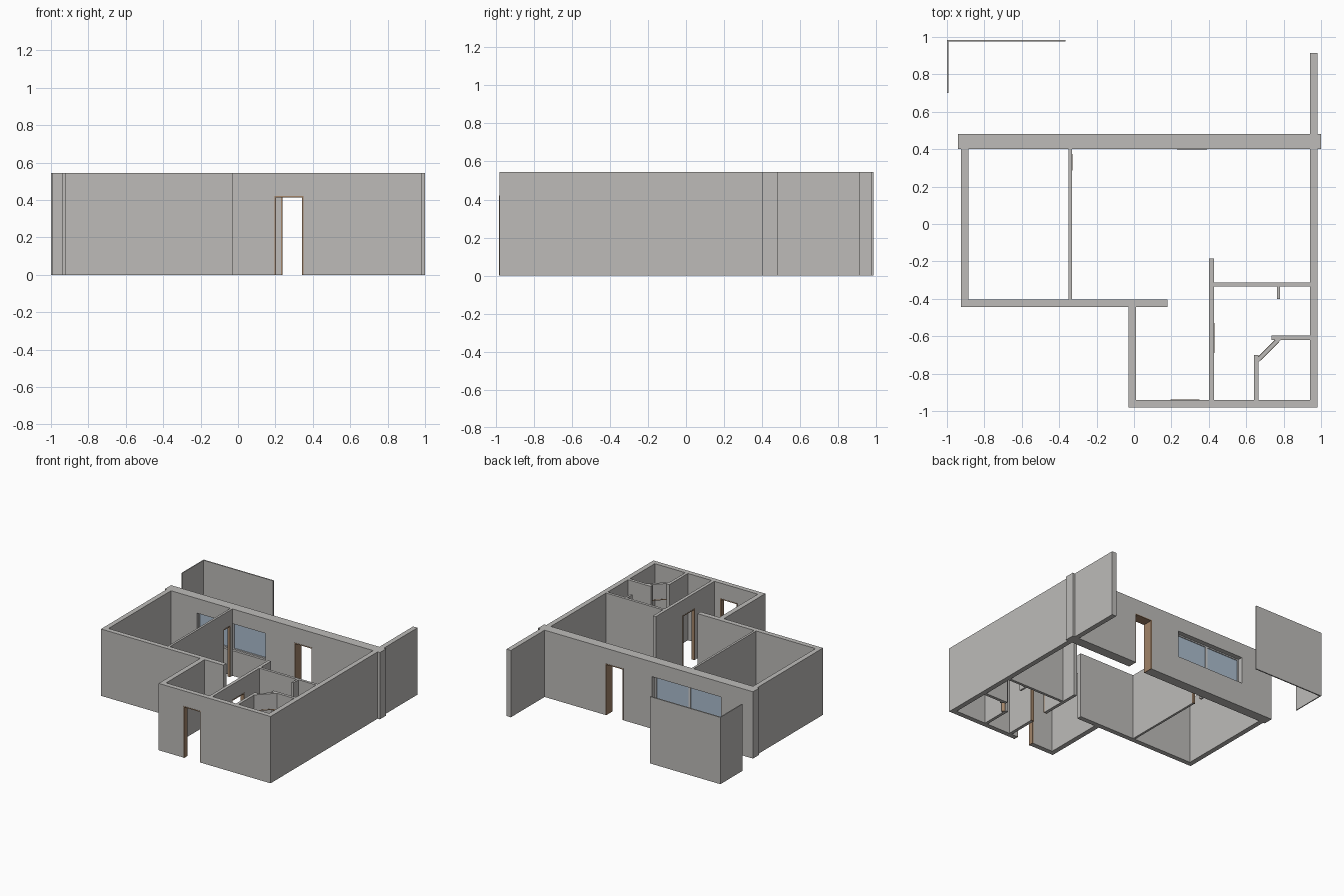
import bpy, bmesh, math
from mathutils import Matrix, Vector

if "Cube" in bpy.data.objects:
    bpy.data.objects.remove(bpy.data.objects["Cube"], do_unlink=True)

H = 0.545        # wall height
DOOR = 0.42      # door head height
TRIM = 0.007     # door lining thickness


def material(name, rgb):
    m = bpy.data.materials.new(name)
    m.use_nodes = True
    m.diffuse_color = (*rgb, 1)
    m.node_tree.nodes["Principled BSDF"].inputs["Base Color"].default_value = (*rgb, 1)
    return m


PLASTER = material("grey plaster", (0.51, 0.50, 0.485))
WOOD = material("brown wood", (0.36, 0.23, 0.14))
GLASS = material("blue glass", (0.41, 0.51, 0.62))
FRAME = material("light window frame", (0.62, 0.62, 0.62))


def boxes(name, spans, mat, place=Matrix()):
    """One object from boxes, each given as (x0, x1, y0, y1, z0, z1)."""
    bm = bmesh.new()
    for x0, x1, y0, y1, z0, z1 in spans:
        centre = Vector((x0 + x1, y0 + y1, z0 + z1)) / 2
        size = Matrix.Diagonal((x1 - x0, y1 - y0, z1 - z0, 1))
        bmesh.ops.create_cube(bm, size=1, matrix=Matrix.Translation(centre) @ size)
    me = bpy.data.meshes.new(name)
    bm.to_mesh(me)
    bm.free()
    me.materials.append(mat)
    ob = bpy.data.objects.new(name, me)
    ob.matrix_world = place
    bpy.context.collection.objects.link(ob)
    return ob


def cut(ob, span, place):
    """Cut a box-shaped opening right through a wall."""
    cutter = boxes("opening_cutter", [span], PLASTER, place)
    cutter.hide_render = True
    mod = ob.modifiers.new("opening", "BOOLEAN")
    mod.operation, mod.solver, mod.object = "DIFFERENCE", "EXACT", cutter
    bpy.context.view_layer.update()
    bpy.context.view_layer.objects.active = ob
    bpy.ops.object.modifier_apply(modifier=mod.name)
    bpy.data.objects.remove(cutter, do_unlink=True)


def wall(name, start, end, thick, door=None, window=None):
    """Wall along a centre line; openings are distances from its start."""
    a, b = Vector((*start, 0)), Vector((*end, 0))
    place = Matrix.Translation(a) @ Matrix.Rotation(math.atan2(b.y - a.y, b.x - a.x), 4, "Z")
    t = thick / 2
    ob = boxes(name, [(0, (b - a).length, -t, t, 0, H)], PLASTER, place)
    if door:
        d0, d1 = door
        cut(ob, (d0, d1, -t - 0.1, t + 0.1, -0.1, DOOR), place)
        f = t + 0.002
        boxes(name + "_door_lining", [
            (d0, d0 + TRIM, -f, f, 0, DOOR),
            (d1 - TRIM, d1, -f, f, 0, DOOR),
            (d0 + TRIM, d1 - TRIM, -f, f, DOOR - TRIM, DOOR)], WOOD, place)
    if window:
        w0, w1, z0, z1 = window
        cut(ob, (w0, w1, -t - 0.1, t + 0.1, z0, z1), place)
        mid, e = (w0 + w1) / 2, 0.01
        boxes(name + "_window_glass", [(w0, w1, -0.013, -0.007, z0, z1)], GLASS, place)
        boxes(name + "_window_frame", [
            (w0, w0 + e, -0.02, 0, z0, z1), (w1 - e, w1, -0.02, 0, z0, z1),
            (mid - e, mid + e, -0.02, 0, z0, z1),
            (w0 + e, w1 - e, -0.02, 0, z0, z0 + e),
            (w0 + e, w1 - e, -0.02, 0, z1 - e, z1)], FRAME, place)


# Outer walls
wall("back_wall", (-0.94, 0.44), (1.0, 0.44), 0.08,
     door=(1.17, 1.33), window=(0.29, 0.91, 0.205, 0.425))
wall("right_wall", (0.96, -0.94), (0.96, 0.40), 0.04)
wall("right_wall_extension", (0.96, 0.48), (0.96, 0.915), 0.04)
wall("front_wall", (-0.03, -0.96), (0.98, -0.96), 0.04, door=(0.225, 0.38))
wall("entrance_side_wall", (-0.01, -0.94), (-0.01, -0.445), 0.04)
wall("recessed_front_wall", (-0.925, -0.425), (0.18, -0.425), 0.04)
wall("left_wall", (-0.905, -0.405), (-0.905, 0.40), 0.04)

# Inner partitions
wall("bedroom_partition", (-0.34, -0.405), (-0.34, 0.40), 0.018, door=(0.69, 0.78))
wall("hall_partition", (0.415, -0.94), (0.415, -0.185), 0.026, door=(0.25, 0.41))
wall("washroom_back_partition", (0.428, -0.324), (0.94, -0.324), 0.022)
wall("washroom_stub", (0.772, -0.40), (0.772, -0.335), 0.016)
wall("closet_back_partition", (0.735, -0.608), (0.94, -0.608), 0.024)
wall("closet_side_partition", (0.653, -0.94), (0.653, -0.70), 0.024)
wall("closet_corner_partition", (0.655, -0.735), (0.78, -0.61), 0.022, door=(0.02, 0.157))

# Detached garden screen
wall("screen_long_wall", (-1.0, 0.98), (-0.365, 0.98), 0.01)
wall("screen_short_wall", (-0.996, 0.70), (-0.996, 0.975), 0.008)
